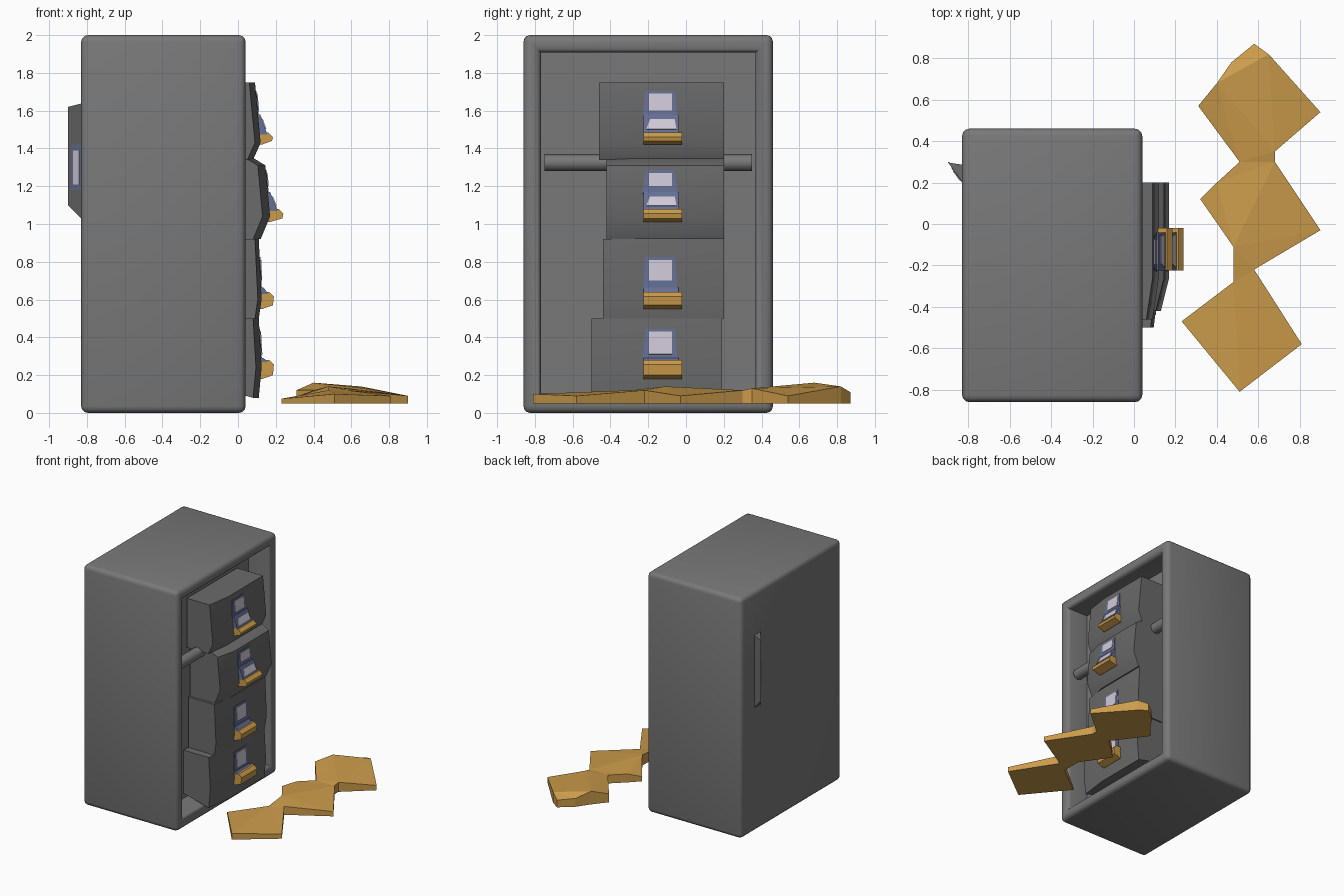
import bpy, bmesh, math
from mathutils import Vector

if "Cube" in bpy.data.objects:
    bpy.data.objects.remove(bpy.data.objects["Cube"])


def material(name, rgb):
    m = bpy.data.materials.new(name)
    m.diffuse_color = (*rgb, 1)
    m.use_nodes = True
    m.node_tree.nodes["Principled BSDF"].inputs["Base Color"].default_value = m.diffuse_color
    return m


GREY = material("cabinet grey", (0.19, 0.19, 0.19))
DARK = material("drawer grey", (0.145, 0.145, 0.145))
ORANGE = material("amber", (0.60, 0.33, 0.07))
BLUE = material("slate blue", (0.13, 0.16, 0.30))
WHITE = material("pale lilac", (0.63, 0.59, 0.68))


def finish(bm, name, mat, smooth=None):
    bmesh.ops.recalc_face_normals(bm, faces=bm.faces)
    me = bpy.data.meshes.new(name)
    bm.to_mesh(me)
    bm.free()
    me.materials.append(mat)
    ob = bpy.data.objects.new(name, me)
    bpy.context.collection.objects.link(ob)
    if smooth:
        bpy.ops.object.select_all(action='DESELECT')
        ob.select_set(True)
        bpy.context.view_layer.objects.active = ob
        bpy.ops.object.shade_smooth_by_angle(angle=math.radians(smooth))
    return ob


def loft(name, sections, mat, bevel=0):
    """Solid through matching closed loops, capped at both ends."""
    bm = bmesh.new()
    rings = [[bm.verts.new(p) for p in s] for s in sections]
    n = len(rings[0])
    for a, b in zip(rings, rings[1:]):
        for i in range(n):
            j = (i + 1) % n
            bm.faces.new((a[i], a[j], b[j], b[i]))
    bm.faces.new(rings[0])
    bm.faces.new(rings[-1])
    if bevel:
        sharp = [e for e in bm.edges if e.calc_face_angle(0) > math.radians(40)]
        bmesh.ops.bevel(bm, geom=sharp, offset=bevel, segments=2, profile=0.5, affect='EDGES')
    bmesh.ops.triangulate(bm, faces=[f for f in bm.faces if len(f.verts) > 4])
    return finish(bm, name, mat, 40 if bevel else None)


def plate(name, corners, mat, lift, out=Vector((1, 0, 0))):
    """Thin painted plate lying on a four-cornered patch."""
    p = [Vector(c) for c in corners]
    n = (p[2] - p[0]).cross(p[3] - p[1]).normalized()
    if n.dot(out) < 0:
        n = -n
    return loft(name, [[q - n * 0.001 for q in p], [q + n * lift for q in p]], mat)


def along(profile, z):
    """Depth of a drawer front at height z."""
    for (x0, z0), (x1, z1) in zip(profile, profile[1:]):
        if z1 <= z <= z0:
            return x0 + (x1 - x0) * (z0 - z) / max(z0 - z1, 1e-6)
    return profile[-1][0]


# Cabinet shell with the recess opening towards +x
bm = bmesh.new()
bmesh.ops.create_cube(bm, size=1)
for v in bm.verts:
    v.co = (v.co.x * 0.87 - 0.395, v.co.y * 1.32 - 0.20, v.co.z * 2.0 + 1.0)
front = max(bm.faces, key=lambda f: f.calc_center_median().x)
bmesh.ops.inset_region(bm, faces=[front], thickness=0.13)
pushed = bmesh.ops.extrude_face_region(bm, geom=[front])
bmesh.ops.delete(bm, geom=[front], context='FACES_ONLY')
bmesh.ops.translate(bm, verts=[v for v in pushed["geom"] if isinstance(v, bmesh.types.BMVert)],
                    vec=(-0.2, 0, 0))
bmesh.ops.recalc_face_normals(bm, faces=bm.faces)
edges = [e for e in bm.edges if e.calc_face_angle_signed(0) > 1]
bmesh.ops.bevel(bm, geom=edges, offset=0.035, segments=3, profile=0.5, affect='EDGES')
finish(bm, "cabinet", GREY, 35)

# Drawers: front profile (x, z) from top to bottom, left/right y, left setback
DRAWERS = [
    ([(0.09, 1.75), (0.12, 1.43), (0.08, 1.34)], -0.46, 0.20, 0.03),
    ([(0.08, 1.35), (0.145, 1.31), (0.17, 1.04), (0.12, 0.92)], -0.42, 0.20, 0.04),
    ([(0.11, 0.92), (0.125, 0.60), (0.11, 0.50)], -0.44, 0.20, 0.02),
    ([(0.11, 0.50), (0.125, 0.24), (0.11, 0.08)], -0.50, 0.19, 0.03),
]
# Labels and pulls: white z range, pull top / tip / bottom z, tip x, strip on top
FITTINGS = [
    (1.60, 1.69, 1.58, 1.475, 1.42, 0.185, True),
    (1.20, 1.27, 1.17, 1.07, 1.01, 0.24, True),
    (0.70, 0.81, 0.665, 0.63, 0.55, 0.19, False),
    (0.31, 0.43, 0.29, 0.27, 0.18, 0.19, False),
]
for i, ((prof, y0, y1, back), (za, zb, zt, zm, zl, xt, strip)) in enumerate(zip(DRAWERS, FITTINGS), 1):
    top, low = prof[0][1], prof[-1][1]
    secs = [[(-0.15, y, top)] + [(x - d, y, z) for x, z in prof] + [(-0.15, y, max(low, 0.14))]
            for y, d in ((y0, back), (-0.26, 0), (y1, 0))]
    loft(f"drawer_{i}", secs, DARK, 0.012)

    def patch(name, ya, yb, lo, hi, mat, lift, side=0):
        plate(name, [(along(prof, lo), ya - side, lo), (along(prof, lo), yb + side, lo),
                     (along(prof, hi), yb, hi), (along(prof, hi), ya, hi)], mat, lift)

    # Label with its slate border
    patch(f"label_border_{i}", -0.215, -0.06, zt - 0.01, zb + 0.015, BLUE, 0.004, 0.015)
    patch(f"label_{i}", -0.195, -0.075, za, zb, WHITE, 0.008)

    # Pull: slate sloped hood, amber lip under it
    xf, xl = along(prof, zt), along(prof, zl)
    tip = xt - 0.03
    hood = [(xf - 0.02, zt), (xf + 0.012, zt), (tip, zm), (xf - 0.02, zm)]
    loft(f"pull_hood_{i}", [[(x, y, z) for x, z in hood] for y in (-0.225, -0.04)], BLUE)
    lip = [(xl - 0.02, zm + 0.01), (tip + 0.005, zm + 0.01), (xt, zm - 0.015),
           (xt - 0.005, zl + 0.02), (xl + 0.01, zl), (xl - 0.02, zl)]
    loft(f"pull_lip_{i}", [[(x, y, z) for x, z in lip] for y in (-0.225, -0.02)], ORANGE)
    if strip:
        a, b = Vector((xf + 0.012, 0, zt)), Vector((tip, 0, zm))
        p, q = a.lerp(b, 0.25), a.lerp(b, 0.75)
        plate(f"pull_strip_{i}", [(p.x, -0.19, p.z), (p.x, -0.06, p.z),
                                  (q.x, -0.05, q.z), (q.x, -0.21, q.z)], WHITE, 0.005)

# Shelf rails either side of the drawers
for name, ya, yb in (("left_rail", -0.75, -0.40), ("right_rail", 0.17, 0.35)):
    ring = [(0.045 * math.cos(k * math.pi / 4), 0.045 * math.sin(k * math.pi / 4)) for k in range(8)]
    ob = loft(name, [[(-0.05 + c, y, 1.325 + s) for c, s in ring] for y in (ya, yb)], GREY)
    for f in ob.data.polygons:
        f.use_smooth = len(f.vertices) == 4

# Side handle on the back, with its label
loft("back_handle", [[(-0.82, 0.19, z0), (-0.90, 0.30, z1), (-0.885, 0.295, z1), (-0.82, 0.285, z0)]
                     for z0, z1 in ((1.02, 1.10), (1.64, 1.62))], DARK)
side = Vector((-1, -0.6, 0))
for name, f0, f1, z0, z1, mat, lift in (("handle_label_border", 0.12, 0.75, 1.18, 1.42, BLUE, 0.003),
                                        ("handle_label", 0.2, 0.62, 1.21, 1.39, WHITE, 0.006)):
    a, b = Vector((-0.82, 0.19, 0)), Vector((-0.90, 0.30, 0))
    p, q = a.lerp(b, f0), a.lerp(b, f1)
    plate(name, [(p.x, p.y, z0), (q.x, q.y, z0), (q.x, q.y, z1), (p.x, p.y, z1)], mat, lift, side)

# Zigzag strip on the floor: three joined squares (x, y, top z)
OUTLINE = [
    (0.51, -0.81, 0.10), (0.81, -0.58, 0.09), (0.58, -0.22, 0.12), (0.90, -0.03, 0.09),
    (0.68, 0.30, 0.12), (0.68, 0.35, 0.13), (0.90, 0.54, 0.09), (0.65, 0.82, 0.14),
    (0.58, 0.87, 0.11), (0.47, 0.78, 0.12), (0.40, 0.68, 0.16), (0.31, 0.57, 0.12),
    (0.51, 0.30, 0.12), (0.40, 0.20, 0.12), (0.32, 0.12, 0.09), (0.48, -0.11, 0.14),
    (0.48, -0.28, 0.12), (0.23, -0.47, 0.075),
]
loft("floor_zigzag", [[(x, y, 0.05) for x, y, z in OUTLINE], OUTLINE], ORANGE)
